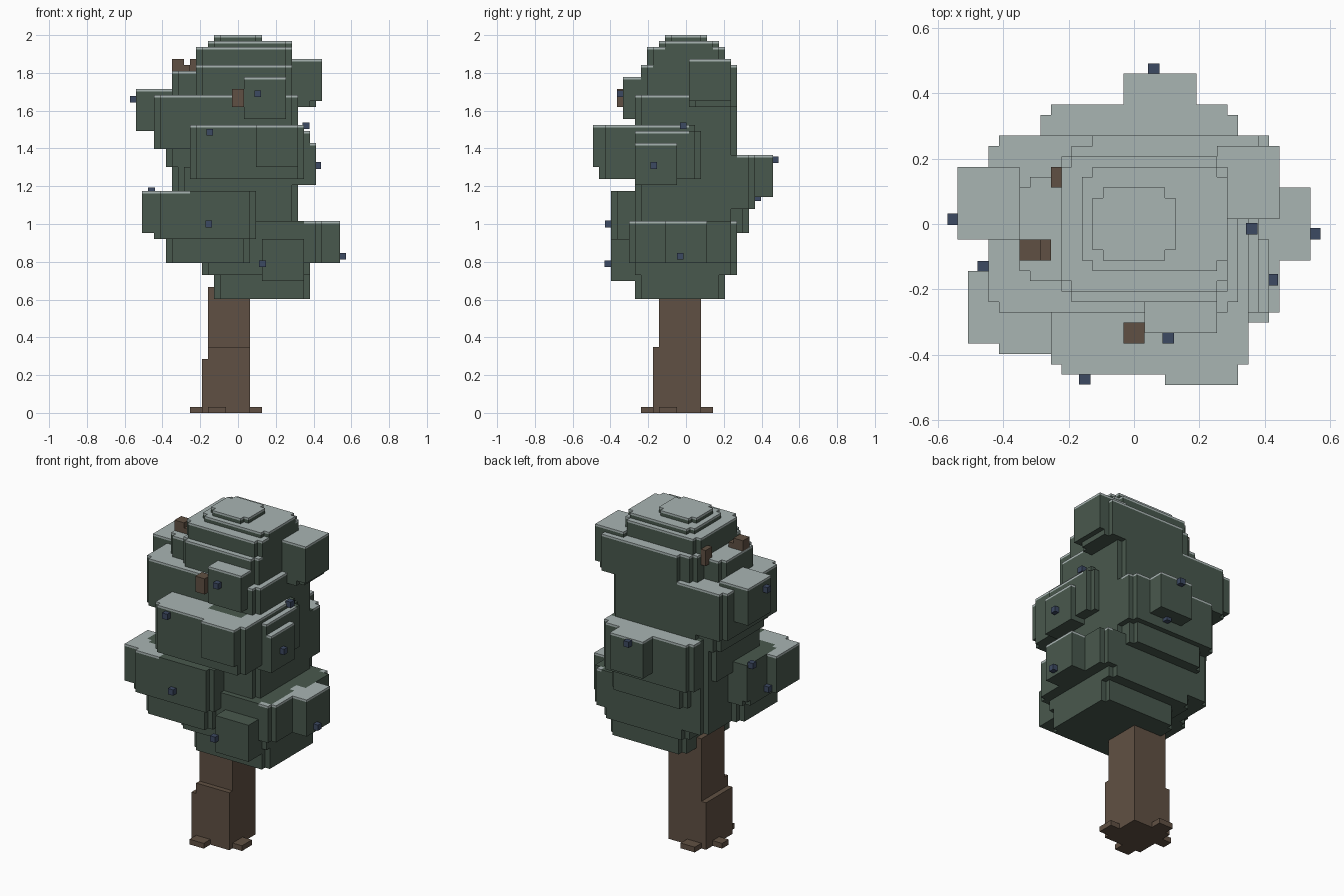
import bpy, bmesh

if "Cube" in bpy.data.objects:
    bpy.data.objects.remove(bpy.data.objects["Cube"])

V = 2 / 63          # block size
SNOW = 0.4          # snow crust, in blocks


def material(name, rgb):
    m = bpy.data.materials.new(name)
    m.diffuse_color = (*rgb, 1)
    m.use_nodes = True
    m.node_tree.nodes["Principled BSDF"].inputs["Base Color"].default_value = m.diffuse_color
    return m


LEAF = material("dark green leaves", (0.066, 0.099, 0.075))
FROST = material("grey snow", (0.395, 0.46, 0.45))
BARK = material("brown bark", (0.118, 0.081, 0.056))
BERRY = material("blue berry", (0.046, 0.067, 0.122))


def link(name, bm, mats):
    me = bpy.data.meshes.new(name)
    bm.to_mesh(me)
    bm.free()
    for m in mats:
        me.materials.append(m)
    bpy.context.collection.objects.link(bpy.data.objects.new(name, me))


def fill(cells, x0, x1, y0, y1, z0, z1, notch=False):
    """Fill a box with blocks; notch leaves out its upright corner columns."""
    i0, i1, k0, k1 = (round(c / V) for c in (x0, x1, z0, z1))
    j0, j1 = round(y0 / V - 0.5), round(y1 / V - 0.5)
    for i in range(i0, i1):
        for j in range(j0, j1):
            if not (notch and i in (i0, i1 - 1) and j in (j0, j1 - 1)):
                cells.update((i, j, k) for k in range(k0, k1))


def block_mesh(name, cells, mats):
    """Outer skin of the blocks; with two materials, sky-facing tops get snow."""
    top = {}
    for i, j, k in cells:
        top[i, j] = max(k, top.get((i, j), -1))
    bm, cache = bmesh.new(), {}

    def quad(pts, mat):
        vs = []
        for p in pts:
            key = tuple(round(c, 3) for c in p)
            if key not in cache:
                cache[key] = bm.verts.new((p[0] * V, (p[1] + 0.5) * V, p[2] * V))
            vs.append(cache[key])
        bm.faces.new(vs).material_index = mat

    for i, j, k in sorted(cells):
        snowy = len(mats) > 1 and top[i, j] == k
        ring = [(i, j), (i + 1, j), (i + 1, j + 1), (i, j + 1)]
        if (i, j, k + 1) not in cells:
            quad([(*p, k + 1) for p in ring], int(snowy))
        if (i, j, k - 1) not in cells:
            quad([(*p, k) for p in reversed(ring)], 0)
        edge = k + 1 - SNOW
        bands = [(k, edge, 0), (edge, k + 1, 1)] if snowy else [(k, k + 1, 0)]
        for n, (dx, dy) in enumerate([(0, -1), (1, 0), (0, 1), (-1, 0)]):
            a, b = ring[n], ring[(n + 1) % 4]
            if (i + dx, j + dy, k) not in cells:
                for lo, hi, mat in bands:
                    quad([(*a, lo), (*b, lo), (*b, hi), (*a, hi)], mat)
    link(name, bm, mats)


# Trunk with stepped foot and four root toes
trunk = set()
fill(trunk, -0.16, 0.06, -0.143, 0.08, 0, 0.67)
fill(trunk, -0.19, 0.06, -0.175, 0.08, 0, 0.29)
fill(trunk, -0.16, 0.06, -0.175, 0.08, 0, 0.35)
fill(trunk, 0.0, 0.125, -0.143, -0.05, 0, V)
fill(trunk, -0.255, 0.0, -0.05, 0.016, 0, V)
fill(trunk, -0.16, -0.06, -0.24, 0.143, 0, V)
block_mesh("trunk", trunk, [BARK])

leaves = set()
berries = []


def mass(x0, x1, y0, y1, z0, z1, lip=0.0):
    """A foliage slab with notched corners and an optional inset underside."""
    fill(leaves, x0, x1, y0, y1, z0, z1, True)
    if lip:
        d = 2 * V
        fill(leaves, x0 + d, x1 - V, y0 + V, y1 - V, z0 - lip, z0, True)


def lobe(side, reach, centre, top, berry=None):
    """A square tuft, seven blocks wide and high, with a berry on its tip."""
    a, b = centre - 3.5 * V, centre + 3.5 * V
    sign = 1 if side[0] == "+" else -1
    lo, hi = sorted((sign * reach, sign * (reach - 0.2)))
    tip = sign * (reach + 0.013)
    span = (lo, hi, a, b) if side[1] == "x" else (a, b, lo, hi)
    fill(leaves, *span, top - 7 * V, top)
    if berry:
        along, z = berry
        berries.append((tip, along, z) if side[1] == "x" else (along, tip, z))


# Core and bottom tier
mass(-0.32, 0.315, -0.27, 0.27, 0.80, 1.30)
mass(-0.35, 0.10, -0.24, 0.24, 1.10, 1.30)
mass(-0.28, 0.315, -0.27, 0.27, 1.18, 1.68)
mass(-0.13, 0.38, -0.27, 0.205, 0.605, 0.80)
mass(-0.19, 0.38, -0.30, 0.27, 0.73, 0.95)
mass(-0.06, 0.445, -0.30, 0.27, 0.80, 1.02)
lobe("+x", 0.54, 0.0, 1.02, (-0.03, 0.83))
lobe("-y", 0.40, 0.235, 0.92, (0.13, 0.79))

# Left lower slab
mass(-0.445, 0.10, -0.40, 0.05, 0.92, 1.175, 0.125)
lobe("-x", 0.51, -0.255, 1.175)
lobe("-x", 0.445, -0.06, 1.175, (0.02, 1.175))

# Middle slabs: front, right and back
mass(-0.255, 0.345, -0.46, 0.08, 1.24, 1.525)
mass(0.10, 0.38, -0.30, 0.08, 1.24, 1.49)
mass(-0.29, 0.315, 0.0, 0.365, 1.08, 1.36, 0.125)
lobe("-y", 0.49, 0.205, 1.525)
lobe("+x", 0.41, -0.16, 1.43, (-0.17, 1.31))
lobe("+y", 0.46, 0.08, 1.36, (0.06, 1.34))

# Upper slabs: left and right
mass(-0.445, 0.10, -0.27, 0.27, 1.40, 1.68, 0.095)
mass(-0.15, 0.41, 0.02, 0.27, 1.62, 1.84)
mass(-0.35, 0.20, -0.175, 0.143, 1.55, 1.81)
lobe("-x", 0.54, 0.065, 1.715, (0.015, 1.66))
lobe("-y", 0.335, 0.14, 1.775, (0.105, 1.69))
lobe("+x", 0.445, 0.13, 1.87)

# Crown steps
mass(-0.22, 0.285, -0.24, 0.24, 1.60, 1.84)
mass(-0.22, 0.285, -0.205, 0.205, 1.80, 1.935)
mass(-0.16, 0.285, -0.143, 0.175, 1.90, 1.97)
mass(-0.13, 0.125, -0.11, 0.11, 1.93, 2.0)
block_mesh("foliage", leaves, [LEAF, FROST])

# Bare branch stubs poking out of the leaves
stubs = set()
fill(stubs, -0.35, -0.285, -0.11, -0.048, 1.81, 1.873)
fill(stubs, -0.285, -0.254, -0.11, -0.048, 1.81, 1.841)
fill(stubs, -0.254, -0.222, 0.11, 0.175, 1.78, 1.873)
fill(stubs, -0.03, 0.03, -0.365, -0.30, 1.62, 1.715)
block_mesh("branch_stubs", stubs - leaves, [BARK])

# Berries: the lobe tips plus a few on the slabs
berries += [(-0.46, -0.13, 0.975), (-0.155, -0.41, 1.0), (0.36, -0.015, 1.52),
            (-0.15, -0.473, 1.485), (0.08, 0.38, 1.14)]
bm = bmesh.new()
for spot in berries:
    cube = bmesh.ops.create_cube(bm, size=0.035)
    bmesh.ops.translate(bm, verts=cube["verts"], vec=spot)
link("berries", bm, [BERRY])
